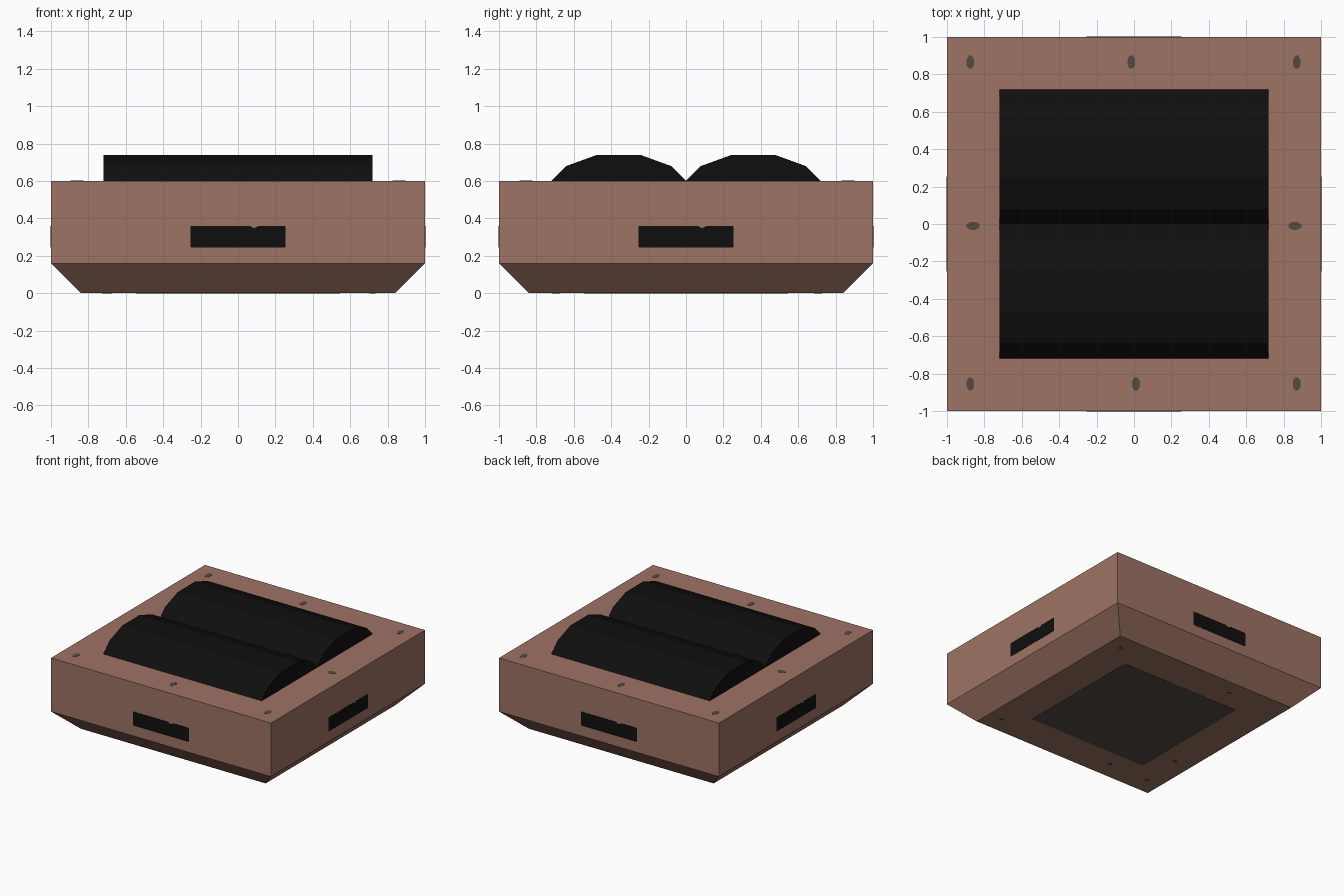
import bpy, bmesh, math
from mathutils import Matrix, Vector

if "Cube" in bpy.data.objects:
    bpy.data.objects.remove(bpy.data.objects["Cube"])


def material(name, rgb):
    lin = [((c / 255 + 0.055) / 1.055) ** 2.4 for c in rgb]
    m = bpy.data.materials.new(name)
    m.diffuse_color = (*lin, 1)
    m.use_nodes = True
    m.node_tree.nodes["Principled BSDF"].inputs["Base Color"].default_value = m.diffuse_color
    return m


BROWN = material("brown casing", (158, 115, 100))
BLACK = material("black rubber", (15, 15, 15))
GREY = material("dark grey", (84, 74, 66))


def finish(name, bm, mat):
    bmesh.ops.recalc_face_normals(bm, faces=bm.faces)
    mesh = bpy.data.meshes.new(name)
    bm.to_mesh(mesh)
    bm.free()
    mesh.materials.append(mat)
    ob = bpy.data.objects.new(name, mesh)
    bpy.context.collection.objects.link(ob)
    return ob


def prism(name, outline, low, high, matrix, mat):
    """Extrude a 2D outline from low to high along local z."""
    bm = bmesh.new()
    face = bm.faces.new([bm.verts.new((x, y, low)) for x, y in outline])
    ext = bmesh.ops.extrude_face_region(bm, geom=[face])
    top = [v for v in ext["geom"] if isinstance(v, bmesh.types.BMVert)]
    bmesh.ops.translate(bm, vec=(0, 0, high - low), verts=top)
    bmesh.ops.transform(bm, matrix=matrix, verts=bm.verts)
    return finish(name, bm, mat)


def plate(name, outline, matrix, mat):
    return prism(name, outline, -0.003, 0.0015, matrix, mat)


def oval(w, h, n=8):
    return [(w / 2 * math.cos(math.tau * (i + 0.5) / n),
             h / 2 * math.sin(math.tau * (i + 0.5) / n)) for i in range(n)]


# Casing: square block whose lower edge tapers inwards
bm = bmesh.new()
rings = []
for half, z in ((0.84, 0), (1, 0.16), (1, 0.6)):
    rings.append([bm.verts.new((sx * half, sy * half, z))
                  for sx, sy in ((-1, -1), (1, -1), (1, 1), (-1, 1))])
for a, b in zip(rings, rings[1:]):
    for i in range(4):
        j = (i + 1) % 4
        bm.faces.new((a[i], a[j], b[j], b[i]))
bm.faces.new(rings[0][::-1])
bm.faces.new(rings[-1])
finish("casing", bm, BROWN)

# Two faceted rollers lying along x; local x -> y, y -> z, z -> x
along_x = Matrix(((0, 0, 1, 0), (1, 0, 0, 0), (0, 1, 0, 0), (0, 0, 0, 1)))
arch = [(-0.36, 0.6), (-0.28, 0.68), (-0.115, 0.74),
        (0.115, 0.74), (0.28, 0.68), (0.36, 0.6)]
for label, y in (("front", -0.36), ("back", 0.36)):
    prism(label + "_roller", [(p + y, q) for p, q in arch],
          -0.72, 0.72, along_x, BLACK)

# Slot on each of the four sides, with a small nick in its top edge
slot = [(-0.255, 0.25), (-0.25, 0.245), (0.25, 0.245), (0.255, 0.25),
        (0.255, 0.355), (0.25, 0.36), (0.11, 0.36), (0.085, 0.347),
        (0.065, 0.36), (-0.25, 0.36), (-0.255, 0.355)]
for k, side in enumerate(("front", "right", "back", "left")):
    m = (Matrix.Rotation(k * math.pi / 2, 4, "Z") @ Matrix.Translation((0, -1, 0))
         @ Matrix.Rotation(math.pi / 2, 4, "X"))
    plate(side + "_slot", slot, m, BLACK)

# Screw marks around the top rim
upright = [(-0.875, 0.865), (-0.015, 0.865), (0.87, 0.865),
           (-0.875, -0.855), (0.01, -0.855), (0.87, -0.855)]
marks = [(p, (0.045, 0.075)) for p in upright]
marks += [((-0.86, -0.01), (0.075, 0.045)), ((0.86, -0.01), (0.075, 0.045))]
for (x, y), size in marks:
    plate("top_screw", oval(*size), Matrix.Translation((x, y, 0.6)), GREY)

# Underside panel and its small screws
flip = Matrix.Rotation(math.pi, 4, "X")
s = 0.545
plate("underside_panel", [(-s, -s), (s, -s), (s, s), (-s, s)], flip, GREY)
for x, y in ((0.72, 0.7), (-0.34, 0.71), (0.72, -0.7),
             (-0.34, -0.69), (-0.69, -0.34), (-0.71, -0.69)):
    plate("underside_screw", oval(0.035, 0.035),
          Matrix.Translation((x, y, 0)) @ flip, GREY)
